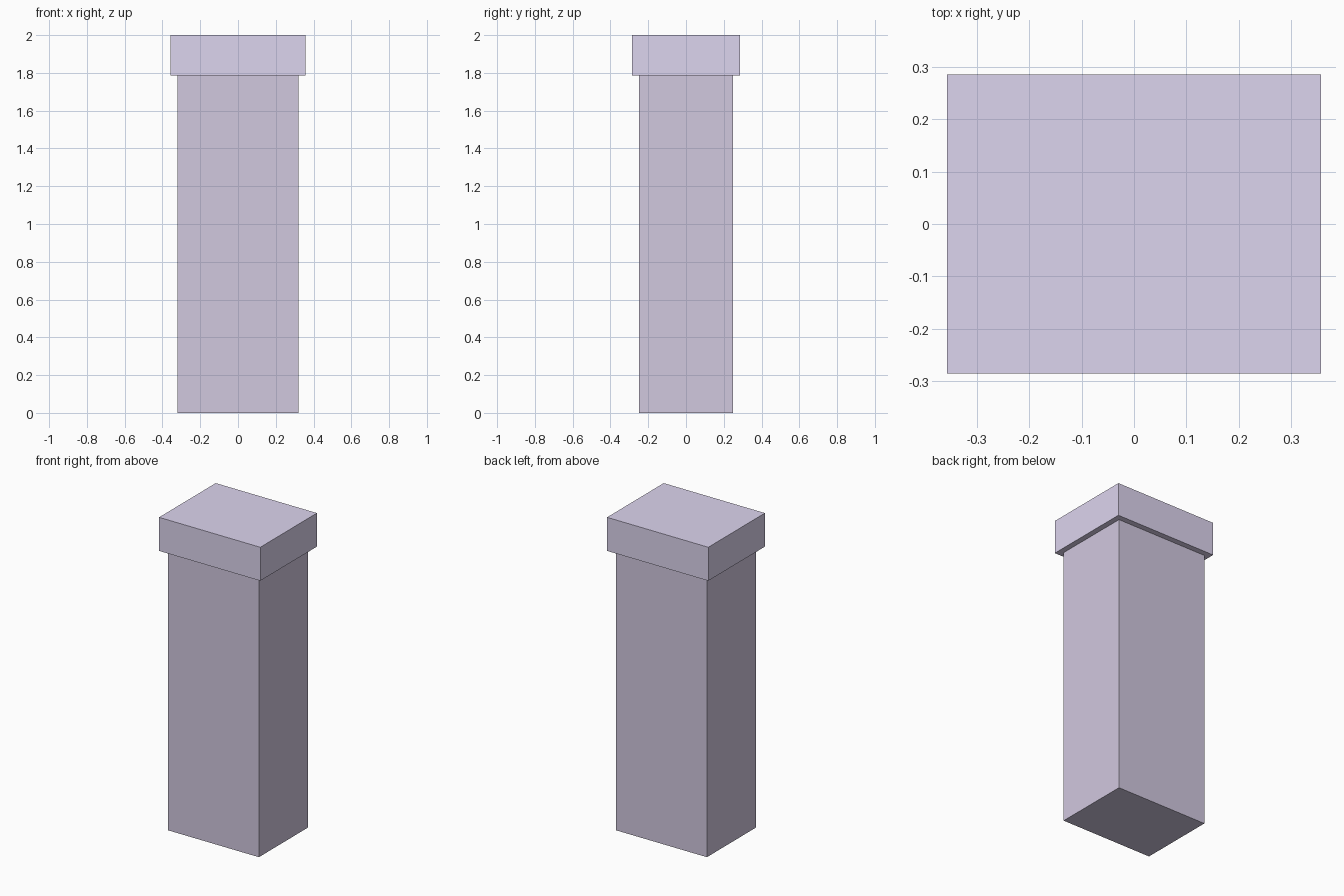
import bpy

if "Cube" in bpy.data.objects:
    bpy.data.objects.remove(bpy.data.objects["Cube"])


def material(name, rgb):
    mat = bpy.data.materials.new(name)
    mat.diffuse_color = (*rgb, 1.0)
    mat.use_nodes = True
    mat.node_tree.nodes["Principled BSDF"].inputs["Base Color"].default_value = mat.diffuse_color
    return mat


def box(name, width, depth, z_bottom, z_top, mat):
    bpy.ops.mesh.primitive_cube_add(size=1, location=(0, 0, (z_bottom + z_top) / 2))
    obj = bpy.context.object
    obj.name = name
    obj.scale = (width, depth, z_top - z_bottom)
    bpy.ops.object.transform_apply(location=False, rotation=False, scale=True)
    obj.data.materials.append(mat)
    return obj


CAP_BOTTOM = 1.786

# Tall rectangular shaft
box("pillar_shaft", 0.643, 0.497, 0.0, CAP_BOTTOM, material("dusky_mauve", (0.64, 0.58, 0.74)))

# Overhanging cap slab
box("pillar_cap", 0.714, 0.571, CAP_BOTTOM, 2.0, material("lavender", (0.72, 0.66, 0.86)))
